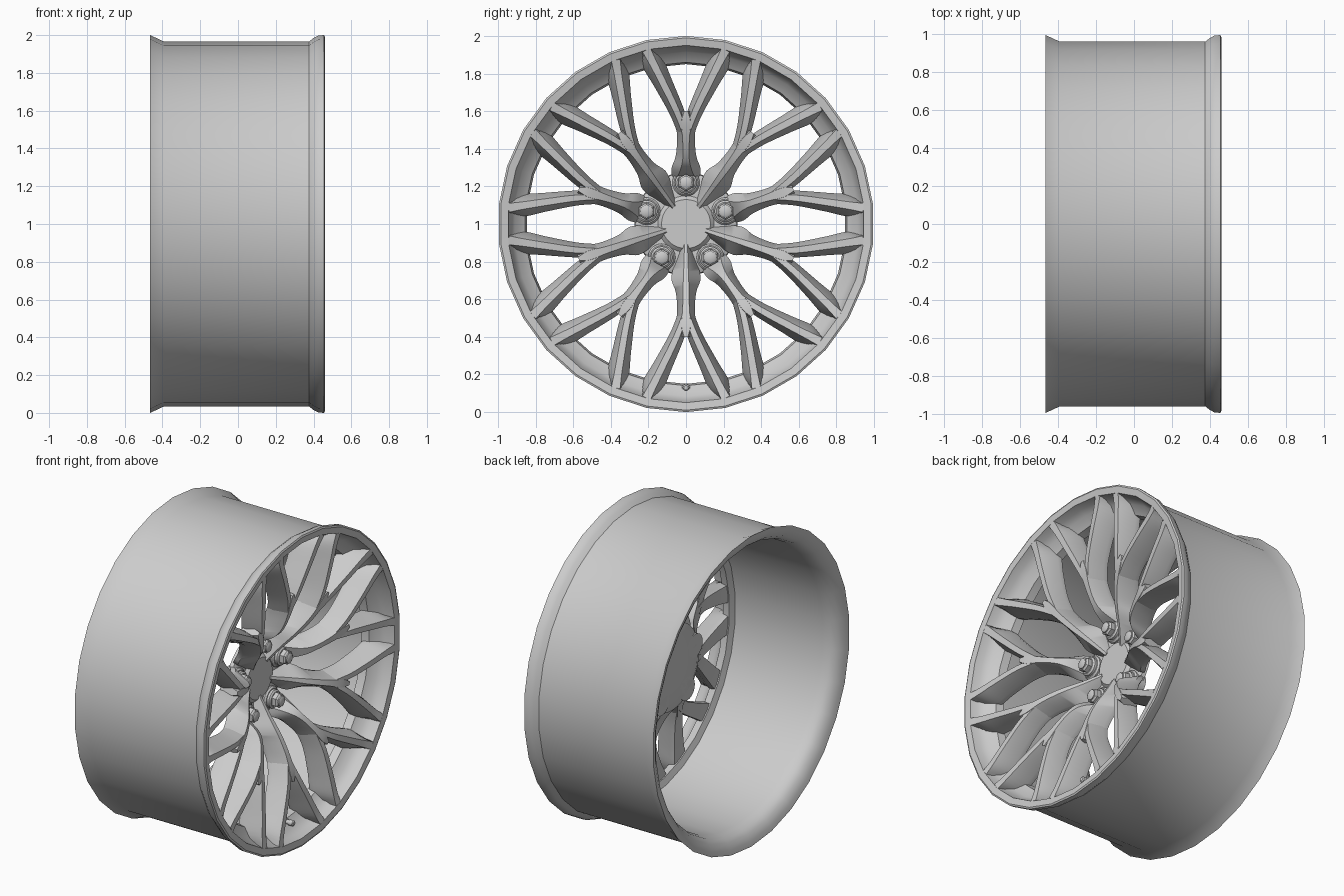
import bpy, bmesh, math
from mathutils import Vector

cube = bpy.data.objects.get("Cube")
if cube:
    bpy.data.objects.remove(cube)

metal = bpy.data.materials.new("silver_grey")
metal.use_nodes = True
GREY = (0.6, 0.6, 0.6, 1)
metal.diffuse_color = GREY
metal.node_tree.nodes["Principled BSDF"].inputs["Base Color"].default_value = GREY


def place(r, side, x, angle):
    """Wheel coordinates (radius, sideways, axial) to world."""
    c, s = math.cos(angle), math.sin(angle)
    return Vector((x, r * c - side * s, 1 + r * s + side * c))


def finish(bm, name, sharp=35):
    bmesh.ops.recalc_face_normals(bm, faces=bm.faces)
    mesh = bpy.data.meshes.new(name)
    bm.to_mesh(mesh)
    bm.free()
    mesh.materials.append(metal)
    obj = bpy.data.objects.new(name, mesh)
    bpy.context.collection.objects.link(obj)
    bpy.ops.object.select_all(action='DESELECT')
    obj.select_set(True)
    bpy.context.view_layer.objects.active = obj
    bpy.ops.object.shade_smooth_by_angle(angle=math.radians(sharp))
    return obj


def skin(bm, rings, closed=False):
    """Bridge equal rings of points, capping the ends unless closed."""
    loops = [[bm.verts.new(p) for p in ring] for ring in rings]
    pairs = list(zip(loops, loops[1:] + loops[:1])) if closed else list(zip(loops, loops[1:]))
    for a, b in pairs:
        for i in range(len(a)):
            j = (i + 1) % len(a)
            bm.faces.new((a[i], a[j], b[j], b[i]))
    if not closed:
        bm.faces.new(loops[0])
        bm.faces.new(loops[-1])


def lathe(bm, profile, steps, r0=0, angle=0, closed=False):
    """Revolve (radius, axial) points about an axis parallel to x."""
    centre = place(r0, 0, 0, angle)
    rings = []
    for r, x in profile:
        ring = []
        for i in range(steps):
            t = math.tau * i / steps + math.pi / 2
            ring.append(centre + Vector((x, r * math.cos(t), r * math.sin(t))))
        rings.append(ring)
    skin(bm, rings, closed)


def smooth_path(keys, n=4):
    """Catmull-Rom through key tuples."""
    pts = [Vector(k) for k in keys]
    pts = [2 * pts[0] - pts[1]] + pts + [2 * pts[-1] - pts[-2]]
    out = []
    for a, b, c, d in zip(pts, pts[1:], pts[2:], pts[3:]):
        for i in range(n):
            t = i / n
            out.append(0.5 * (2 * b + (c - a) * t + (2 * a - 5 * b + 4 * c - d) * t * t
                              + (3 * b - a - 3 * c + d) * t ** 3))
    return out + [pts[-2]]


def spoke(bm, keys, angle, mirror=1):
    """Loft a ridge; keys are (radius, side, top, bottom, top half-width, base half-width)."""
    path = smooth_path(keys)
    rings = []
    for i, (r, side, top, bottom, wt, wb) in enumerate(path):
        a, b = path[max(i - 1, 0)], path[min(i + 1, len(path) - 1)]
        d = Vector((b[0] - a[0], b[1] - a[1])).normalized()
        mid = top + (bottom - top) * 0.75
        section = [(wt, top), (wb, mid), (wb * 0.95, bottom),
                   (-wb * 0.95, bottom), (-wb, mid), (-wt, top)]
        rings.append([place(r + d.y * w, mirror * (side - d.x * w), x, angle) for w, x in section])
    skin(bm, rings)


# Thick barrel with flared back lip, front lip and sloping shelf behind the face
bm = bmesh.new()
lathe(bm, [(1.0, -0.465), (0.965, -0.39), (0.965, 0.375), (0.985, 0.40), (0.998, 0.425),
           (1.0, 0.455), (0.99, 0.46), (0.95, 0.454), (0.938, 0.41), (0.915, 0.37),
           (0.86, 0.335), (0.85, 0.285), (0.89, 0.27), (0.895, -0.35),
           (0.905, -0.40), (0.93, -0.435), (0.97, -0.457)], 30, closed=True)
finish(bm, "rim_barrel", 30)

# Ten forked spokes, alternating between bolt holes and the hub centre
LONG = [(0.11, 0, 0.16, 0.09, 0.008, 0.03), (0.21, 0, 0.22, 0.10, 0.011, 0.06),
        (0.29, 0, 0.275, 0.13, 0.014, 0.078), (0.36, 0, 0.318, 0.175, 0.016, 0.055),
        (0.45, 0, 0.36, 0.22, 0.018, 0.047), (0.54, 0, 0.388, 0.255, 0.024, 0.052),
        (0.60, 0, 0.396, 0.275, 0.010, 0.04)]
SHORT = [(0.25, 0, 0.165, 0.10, 0.045, 0.075), (0.30, 0, 0.265, 0.13, 0.026, 0.076)] + LONG[3:]
ARM = [(0.48, 0.006, 0.368, 0.235, 0.012, 0.035), (0.60, 0.05, 0.40, 0.27, 0.016, 0.040),
       (0.75, 0.122, 0.425, 0.29, 0.018, 0.050), (0.86, 0.177, 0.44, 0.295, 0.020, 0.058),
       (0.925, 0.21, 0.454, 0.30, 0.024, 0.03)]
for i in range(10):
    angle = math.pi / 2 + i * math.tau / 10
    bm = bmesh.new()
    spoke(bm, LONG if i % 2 else SHORT, angle)
    spoke(bm, ARM, angle)
    spoke(bm, ARM, angle, -1)
    finish(bm, f"forked_spoke_{i + 1}")

# Hub disc with a raised centre plate
bm = bmesh.new()
lathe(bm, [(0.10, 0.08), (0.23, 0.08), (0.275, 0.10), (0.27, 0.125), (0.24, 0.14),
           (0.15, 0.135), (0.13, 0.155)], 40)
finish(bm, "hub")

# Bolt seats and hexagonal bolts
for i in range(5):
    angle = math.pi / 2 + i * math.tau / 5
    bm = bmesh.new()
    lathe(bm, [(0.075, 0.08), (0.073, 0.145), (0.064, 0.155)], 20, 0.22, angle)
    lathe(bm, [(0.058, 0.14), (0.058, 0.17), (0.048, 0.178)], 20, 0.22, angle)
    lathe(bm, [(0.046, 0.17), (0.046, 0.205), (0.036, 0.215)], 6, 0.22, angle)
    lathe(bm, [(0.032, 0.205), (0.032, 0.222), (0.022, 0.228)], 16, 0.22, angle)
    finish(bm, f"wheel_bolt_{i + 1}")

# Tyre valve on the lower shelf
bm = bmesh.new()
lathe(bm, [(0.022, 0.29), (0.022, 0.345), (0.014, 0.35), (0.014, 0.365), (0.018, 0.368),
           (0.018, 0.395), (0.012, 0.40)], 12, 0.87, -math.pi / 2)
finish(bm, "tyre_valve")
